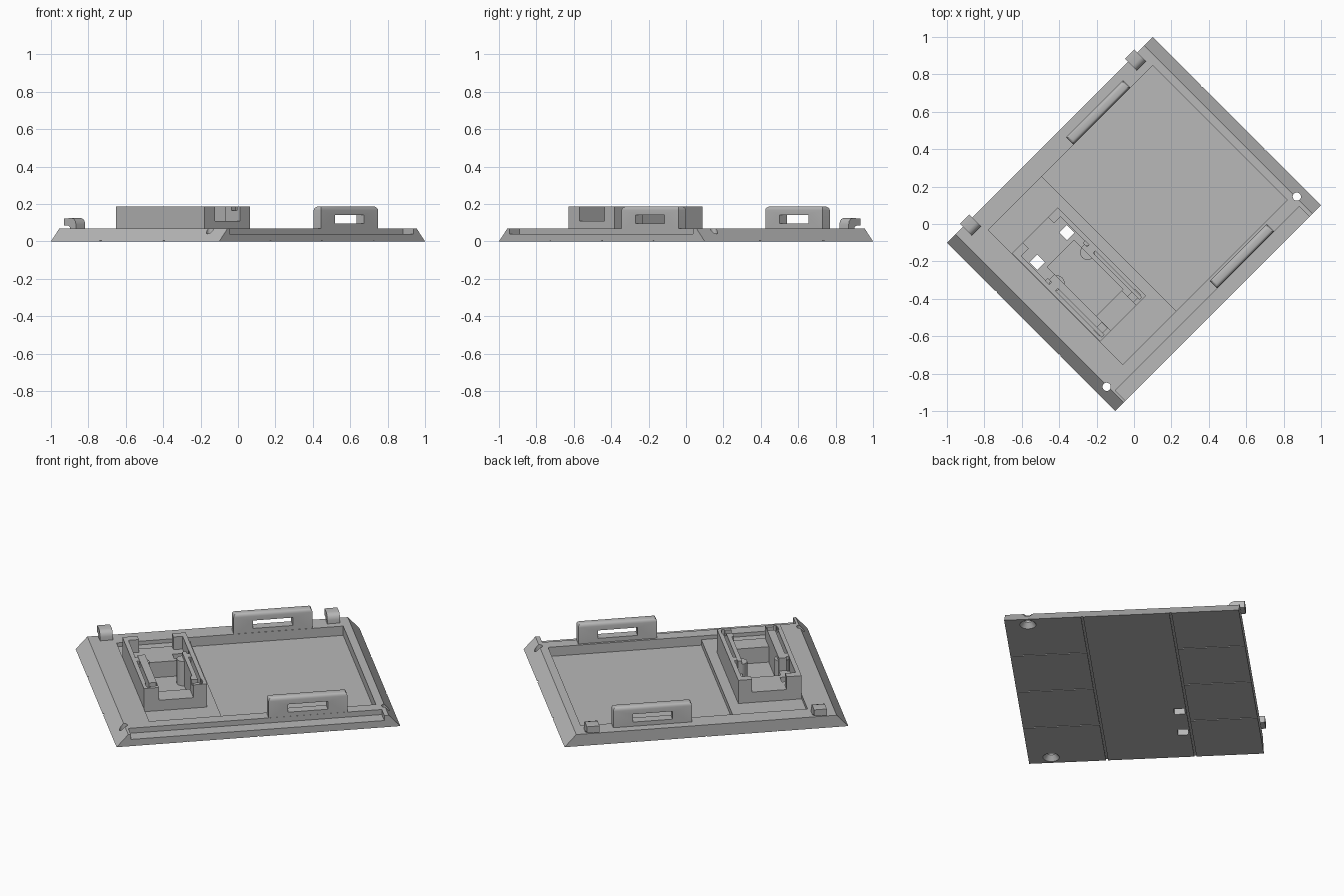
import bpy
import bmesh
import math
from mathutils import Matrix

if "Cube" in bpy.data.objects:
    bpy.data.objects.remove(bpy.data.objects["Cube"], do_unlink=True)

grey = bpy.data.materials.new("mid_grey")
grey.use_nodes = True
grey.diffuse_color = (0.48, 0.48, 0.48, 1)
grey.node_tree.nodes["Principled BSDF"].inputs["Base Color"].default_value = (0.48, 0.48, 0.48, 1)


def finish(name, bm):
    bmesh.ops.recalc_face_normals(bm, faces=bm.faces)
    mesh = bpy.data.meshes.new(name)
    bm.to_mesh(mesh)
    bm.free()
    mesh.materials.append(grey)
    obj = bpy.data.objects.new(name, mesh)
    bpy.context.scene.collection.objects.link(obj)
    return obj


def box(name, x, y, z):
    bm = bmesh.new()
    bmesh.ops.create_cube(bm, size=1)
    for v in bm.verts:
        v.co = [lo + (c + 0.5) * (hi - lo) for c, (lo, hi) in zip(v.co, (x, y, z))]
    return finish(name, bm)


def cone(name, x, y, z, r1, r2, sides=24):
    bm = bmesh.new()
    bmesh.ops.create_cone(bm, cap_ends=True, segments=sides, radius1=r1, radius2=r2,
                          depth=z[1] - z[0], matrix=Matrix.Translation((x, y, (z[0] + z[1]) / 2)))
    return finish(name, bm)


def prism(name, profile, axis, lo, hi):
    """Extrude a closed profile along x (profile is y, z) or y (profile is x, z)."""
    bm = bmesh.new()
    ring = [bm.verts.new((lo, a, b) if axis == "x" else (a, lo, b)) for a, b in profile]
    face = bm.faces.new(ring)
    new = bmesh.ops.extrude_face_region(bm, geom=[face])["geom"]
    step = (hi - lo, 0, 0) if axis == "x" else (0, hi - lo, 0)
    bmesh.ops.translate(bm, vec=step, verts=[g for g in new if isinstance(g, bmesh.types.BMVert)])
    return finish(name, bm)


def cut(targets, cutter, operation="DIFFERENCE"):
    cutter.hide_render = True
    for obj in targets:
        mod = obj.modifiers.new("cut", "BOOLEAN")
        mod.operation = operation
        mod.solver = "EXACT"
        mod.object = cutter
        bpy.context.view_layer.update()
        result = bpy.data.meshes.new_from_object(
            obj.evaluated_get(bpy.context.evaluated_depsgraph_get()))
        obj.modifiers.clear()
        obj.data = result
    bpy.data.objects.remove(cutter, do_unlink=True)


L, W, T = 0.778, 0.636, 0.07

# Plate with sloping ends
plate = prism("base_plate", [(-L, 0), (L, 0), (0.714, T), (-0.714, T)], "y", -W, W)

# Two-level tray recess and long side ledge
cut([plate], box("c", (-0.17, 0.67), (-0.488, 0.528), (0.015, 0.2)))
cut([plate], box("c", (-0.573, -0.16), (-0.488, 0.528), (0.048, 0.2)))
cut([plate], box("c", (-0.7, 0.69), (-0.7, -0.558), (0.04, 0.2)))

# Countersunk screw holes
for x in (-0.719, 0.719):
    cut([plate], cone("c", x, -0.512, (-0.05, 0.2), 0.022, 0.022))
    cut([plate], cone("c", x, -0.512, (-0.004, 0.03), 0.048, 0.02))

# Scored panel lines underneath
for y in (-0.214, 0.265):
    cut([plate], box("c", (-0.9, 0.9), (y - 0.006, y + 0.006), (-0.02, 0.005)))
for x in (-0.39, 0, 0.39):
    for y in ((-0.7, -0.21), (0.262, 0.7)):
        cut([plate], box("c", (x - 0.003, x + 0.003), y, (-0.02, 0.004)))

# Raised socket: open ends, central pit, wider upper pocket
socket = box("socket", (-0.572, -0.225), (-0.317, 0.351), (0.042, 0.186))
MID = -0.3985
cut([socket, plate], box("c", (-0.49, -0.288), (-0.205, 0.165), (0.018, 0.3)))
cut([socket], box("c", (-0.49, -0.3), (-0.4, 0.45), (0.11, 0.3)))
cut([socket], box("c", (-0.547, -0.25), (0.11, 0.305), (0.11, 0.3)))
for s in (-1, 1):
    # Spring slits, end shelves and square through-holes
    x = MID + s * 0.142
    cut([socket], box("c", (x - 0.008, x + 0.008), (-0.305, 0.12), (0.09, 0.3)))
    x = MID + s * 0.125
    cut([socket], box("c", (x - 0.03, x + 0.03), (-0.317 + 0.025, -0.25), (0.165, 0.3)))
    x = MID + s * 0.112
    cut([socket, plate], box("c", (x - 0.029, x + 0.029), (0.192, 0.25), (-0.1, 0.3)))

# Rounded contact bumps and pegs on the socket walls
for side, s in (("left", 1), ("right", -1)):
    cone("contact_bump_" + side, MID + s * 0.115, 0.068, (0.02, 0.165), 0.04, 0.04)
    cone("contact_peg_" + side, MID + s * 0.142, 0.068, (0.05, 0.183), 0.024, 0.024)

# Slotted handles with rounded tops
for name, y in (("handle_front", (-0.557, -0.502)), ("handle_back", (0.53, 0.585))):
    handle = box(name, (0.07, 0.502), y, (0.06, 0.187))
    bm = bmesh.new()
    bm.from_mesh(handle.data)
    top = [e for e in bm.edges if all(v.co.z > 0.18 for v in e.verts)]
    bmesh.ops.bevel(bm, geom=top, offset=0.02, segments=4, profile=0.5, affect="EDGES")
    bm.to_mesh(handle.data)
    bm.free()
    cut([handle], box("c", (0.177, 0.395), (y[0] - 0.1, y[1] + 0.1), (0.095, 0.142)))

# Hooked clips overhanging the back edge
hook = [(0.57, 0.06), (0.612, 0.06), (0.616, 0.076), (0.628, 0.084), (0.658, 0.084),
        (0.658, 0.122), (0.602, 0.125), (0.585, 0.12), (0.574, 0.108), (0.57, 0.092)]
for name, x in (("clip_left", 0.59), ("clip_right", -0.656)):
    prism(name, hook, "x", x, x + 0.07)

# Smooth the curves and turn everything onto the diagonal
bpy.ops.object.select_all(action="DESELECT")
parts = [o for o in bpy.context.scene.objects
         if o.type == "MESH" and o.data.materials and o.data.materials[0] == grey]
for obj in parts:
    obj.data.transform(Matrix.Rotation(math.radians(45), 4, "Z"))
    obj.select_set(True)
bpy.context.view_layer.objects.active = parts[0]
bpy.ops.object.shade_smooth_by_angle(angle=math.radians(35))
